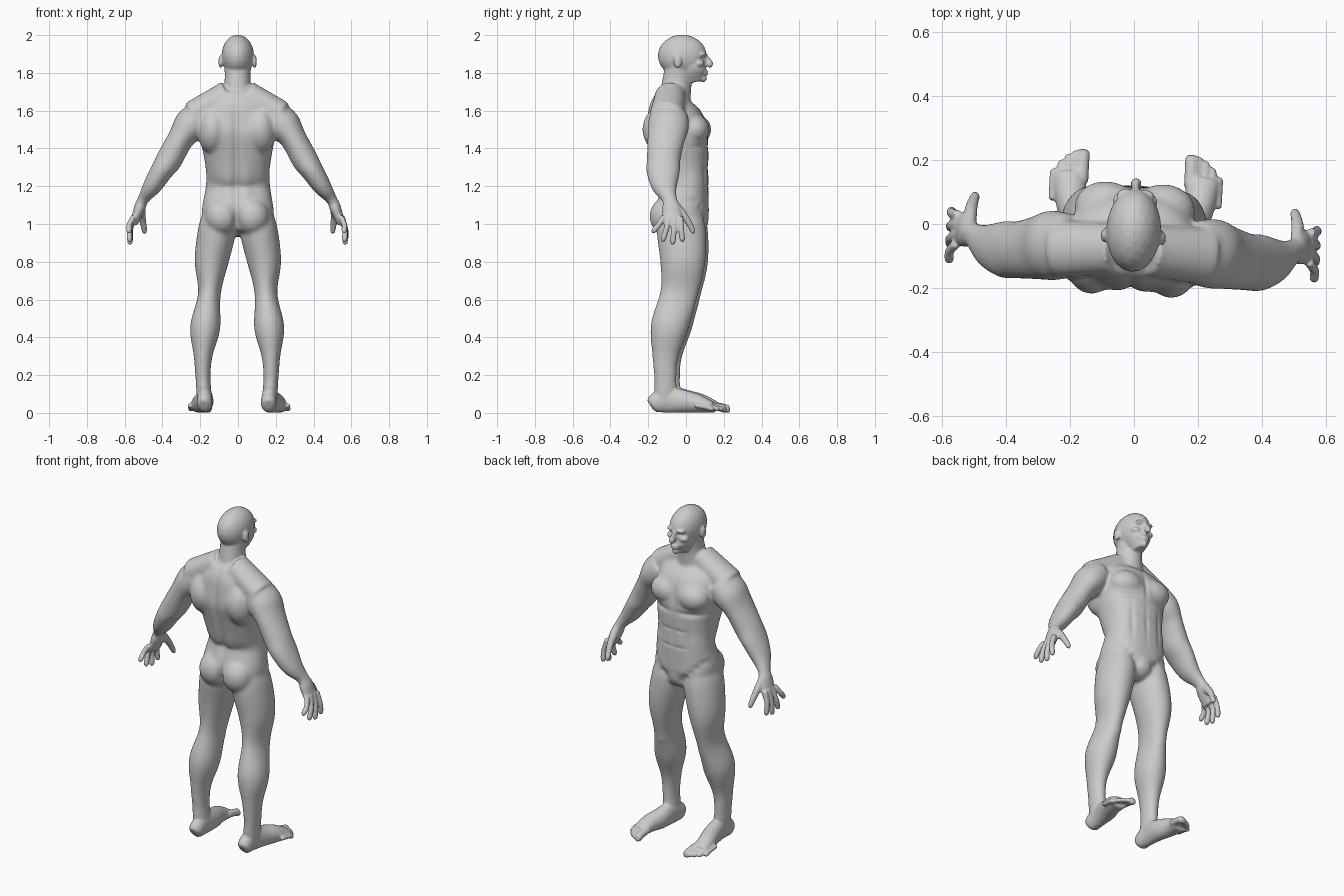
import bpy, bmesh, math
from mathutils import Vector, Matrix

cube = bpy.data.objects.get("Cube")
if cube:
    bpy.data.objects.remove(cube, do_unlink=True)

DEPTH, UP = Vector((0, 1, 0)), Vector((0, 0, 1))
CENTRE, PAIR = (1,), (1, -1)
bm = bmesh.new()


def spline(before, start, end, after, t):
    """Smooth interpolation between the start and end stations."""
    return [q + t * (r - p + t * (p + p - 5*q + 4*r - s + t * (3*(q - r) + s - p))) / 2
            for p, q, r, s in zip(before, start, end, after)]


def loft(stations, sides=CENTRE, reference=DEPTH, power=1, count=28, steps=4):
    """Skin oval rings along a path; a station is x, y, z, radius across, radius along reference."""
    last = len(stations) - 1
    rows = []
    for i in range(last):
        group = [stations[min(max(i + k, 0), last)] for k in range(-1, 3)]
        rows += [spline(*group, k / steps) for k in range(steps)]
    rows.append(stations[last])
    centres = [Vector(row[:3]) for row in rows]
    for side in sides:
        rings = []
        for i, (centre, row) in enumerate(zip(centres, rows)):
            ahead, behind = centres[min(i + 1, len(rows) - 1)], centres[max(i - 1, 0)]
            tangent = (ahead - behind).normalized()
            along = (reference - tangent * reference.dot(tangent)).normalized()
            across = tangent.cross(along)
            ring = []
            for k in range(count):
                angle = math.tau * k / count
                c, s = [math.copysign(abs(w) ** power, w) for w in (math.cos(angle), math.sin(angle))]
                point = centre + across * c * row[3] + along * s * row[4]
                ring.append(bm.verts.new((point.x * side, point.y, point.z)))
            rings.append(ring)
        for lower, upper in zip(rings, rings[1:]):
            for k in range(count):
                bm.faces.new((lower[k - 1], lower[k], upper[k], upper[k - 1]))
        bm.faces.new(rings[0])
        bm.faces.new(rings[-1])


def ball(centre, radii, sides=CENTRE):
    """Ellipsoid muscle or bone mass."""
    x, y, z = centre
    for side in sides:
        place = Matrix.Translation((x * side, y, z)) @ Matrix.Diagonal((*radii, 1))
        bmesh.ops.create_icosphere(bm, subdivisions=3, radius=1, matrix=place)


# Torso, neck and shoulder slope
loft([(0, -.08, 1.7, .07, .07), (0, -.08, 1.62, .17, .12), (0, -.05, 1.5, .2, .16),
      (0, -.02, 1.3, .17, .14), (0, 0, 1.2, .17, .12), (0, -.02, 1.05, .19, .14),
      (0, -.01, .97, .14, .1), (0, -.01, .94, .05, .05)], power=.85, count=48, steps=6)
loft([(0, -.04, 1.84, .07, .07), (0, -.05, 1.74, .07, .08), (0, -.07, 1.6, .1, .09)])
loft([(.05, -.08, 1.69, .07, .08), (.24, -.09, 1.58, .07, .09)], PAIR)

# Chest, back, buttocks and lower belly
ball((.09, .05, 1.5), (.1, .08, .08), PAIR)
ball((.13, -.12, 1.5), (.08, .1, .13), PAIR)
ball((.08, -.1, 1.04), (.09, .09, .1), PAIR)
ball((0, .04, 1.02), (.09, .08, .09))

# Legs and kneecaps
loft([(.1, -.03, 1.07, .08, .11), (.11, -.02, .97, .1, .13), (.14, -.01, .8, .09, .12),
      (.15, -.03, .63, .06, .1), (.17, -.08, .45, .08, .1), (.18, -.1, .3, .05, .07),
      (.18, -.1, .18, .04, .06), (.17, -.1, .05, .04, .06)], PAIR, steps=6)
ball((.15, .02, .58), (.04, .04, .05), PAIR)

# Feet
loft([(.17, -.18, .04, .02, .03), (.17, -.16, .05, .04, .05), (.17, -.09, .07, .04, .07),
      (.18, 0, .06, .05, .06), (.2, .07, .05, .05, .05), (.21, .15, .03, .05, .03)], PAIR, UP)

# Toes fan outwards and shorten towards the little toe
for i in range(5):
    x, tip = .17 + .022 * i, .225 - .004 * i * i
    r = .013 if i else .021
    loft([(x, tip - .1, .04, r, r), (x, tip - .04, .03, r, r), (x, tip - .01, .02, r, r),
          (x, tip, .02, r / 2, r / 2)], PAIR, UP, count=14)

# Arms and palms
loft([(.2, -.08, 1.58, .08, .1), (.25, -.08, 1.52, .09, .11), (.3, -.09, 1.45, .07, .1),
      (.36, -.1, 1.34, .07, .09), (.4, -.1, 1.28, .06, .09), (.45, -.09, 1.2, .05, .07),
      (.5, -.06, 1.13, .03, .04), (.52, -.05, 1.08, .03, .05), (.55, -.04, 1, .02, .05)], PAIR)

# Fingers spread from the knuckles
for i in range(4):
    root, tip, r = .03 * i - .09, .05 * i - .14, .015
    z = .89 + r * (i - 2) ** 2
    loft([(.55, root, 1.04, r, r), (.57, (root + tip) / 2, (z + 1.04) / 2, r, r),
          (.57, tip, z + r, r, r), (.57, tip, z, r / 2, r / 2)], PAIR, count=14)
# Thumbs
loft([(.51, -.03, 1.09, .02, .03), (.51, .02, 1.04, .02, .02), (.5, .06, .97, .015, .015),
      (.5, .06, .95, .01, .01)], PAIR, count=14)

# Skull, jaw and nose
ball((0, -.02, 1.89), (.086, .13, .113))
loft([(0, .02, 1.94, .06, .07), (0, .03, 1.85, .07, .07), (0, .03, 1.8, .06, .08),
      (0, .04, 1.75, .03, .05)])
loft([(0, .1, 1.9, .01, .01), (0, .11, 1.87, .01, .02), (0, .125, 1.845, .018, .02),
      (0, .12, 1.83, .01, .01)], count=16)
# Brows, cheekbones, lips, chin and ears
ball((.03, .09, 1.9), (.03, .02, .01), PAIR)
ball((.04, .07, 1.85), (.03, .03, .02), PAIR)
ball((0, .1, 1.8), (.026, .02, .016))
ball((0, .09, 1.77), (.02, .02, .02))
ball((.09, -.04, 1.86), (.012, .022, .036), PAIR)

# Fuse all masses into one skin
bmesh.ops.recalc_face_normals(bm, faces=bm.faces[:])
mesh = bpy.data.meshes.new("body")
bm.to_mesh(mesh)
body = bpy.data.objects.new("body", mesh)
bpy.context.collection.objects.link(body)
remesh = body.modifiers.new("skin", 'REMESH')
remesh.mode = 'VOXEL'
remesh.voxel_size = .006
bm.clear()
bm.from_object(body, bpy.context.evaluated_depsgraph_get())
body.modifiers.clear()


def relax(verts, rounds):
    """Soften the joins between masses."""
    for _ in range(rounds):
        bmesh.ops.smooth_vert(bm, verts=verts, factor=.5, use_axis_x=True, use_axis_y=True, use_axis_z=True)


def is_broad(point):
    """True on large muscles, false on the head, hands and feet."""
    hand = abs(point.x) > .46 and point.z < 1.12
    return .15 < point.z < 1.74 and not hand


relax([v for v in bm.verts if is_broad(v.co)], 22)
relax(bm.verts[:], 3)
bm.normal_update()


def sculpt(centre, radii, depth, facing=1):
    """Raise or carve a soft spot on both sides; facing limits it to the front or back."""
    for v in bm.verts:
        point = (abs(v.co.x), v.co.y, v.co.z)
        distance = sum(((p - c) / r) ** 2 for p, c, r in zip(point, centre, radii))
        if distance < 5 and facing * v.normal.y > 0:
            v.co += v.normal * depth * math.exp(-distance)


# Back furrow, shoulder blades, loins and buttock cleft
BACK = -1
sculpt((0, -.17, 1.4), (.02, .1, .25), -.014, BACK)
sculpt((.1, -.2, 1.5), (.06, .08, .07), .008, BACK)
sculpt((.05, -.13, 1.2), (.03, .06, .1), .008, BACK)
sculpt((0, -.16, 1), (.015, .08, .07), -.02, BACK)
# Breastbone, chest edge and abdomen lines
sculpt((0, .1, 1.5), (.015, .08, .08), -.008)
sculpt((.1, .1, 1.41), (.08, .08, .015), -.008)
sculpt((0, .1, 1.25), (.012, .06, .1), -.005)
sculpt((.09, .1, 1.25), (.015, .08, .1), -.006)
for level in (1.2, 1.3):
    sculpt((.04, .1, level), (.04, .06, .01), -.004)
# Groin lines
for k in range(5):
    rise = k * .03
    sculpt((.05 + rise, .08, 1 + rise), (.02, .08, .02), -.006)
# Eye sockets, eyelids and mouth
sculpt((.034, .09, 1.875), (.017, .04, .009), -.011)
sculpt((.034, .09, 1.872), (.009, .04, .005), .005)
sculpt((0, .12, 1.8), (.024, .03, .004), -.006)

# Flat soles and a slightly turned stance
for v in bm.verts:
    v.co.z = max(v.co.z, 0)
bm.transform(Matrix.Rotation(math.radians(-3), 4, 'Z'))
for face in bm.faces:
    face.smooth = True
bm.to_mesh(mesh)
bm.free()

# Plain clay colour
grey = bpy.data.materials.new("clay_grey")
grey.use_nodes = True
colour = (.6, .6, .6, 1)
grey.diffuse_color = colour
grey.node_tree.nodes["Principled BSDF"].inputs["Base Color"].default_value = colour
mesh.materials.append(grey)
